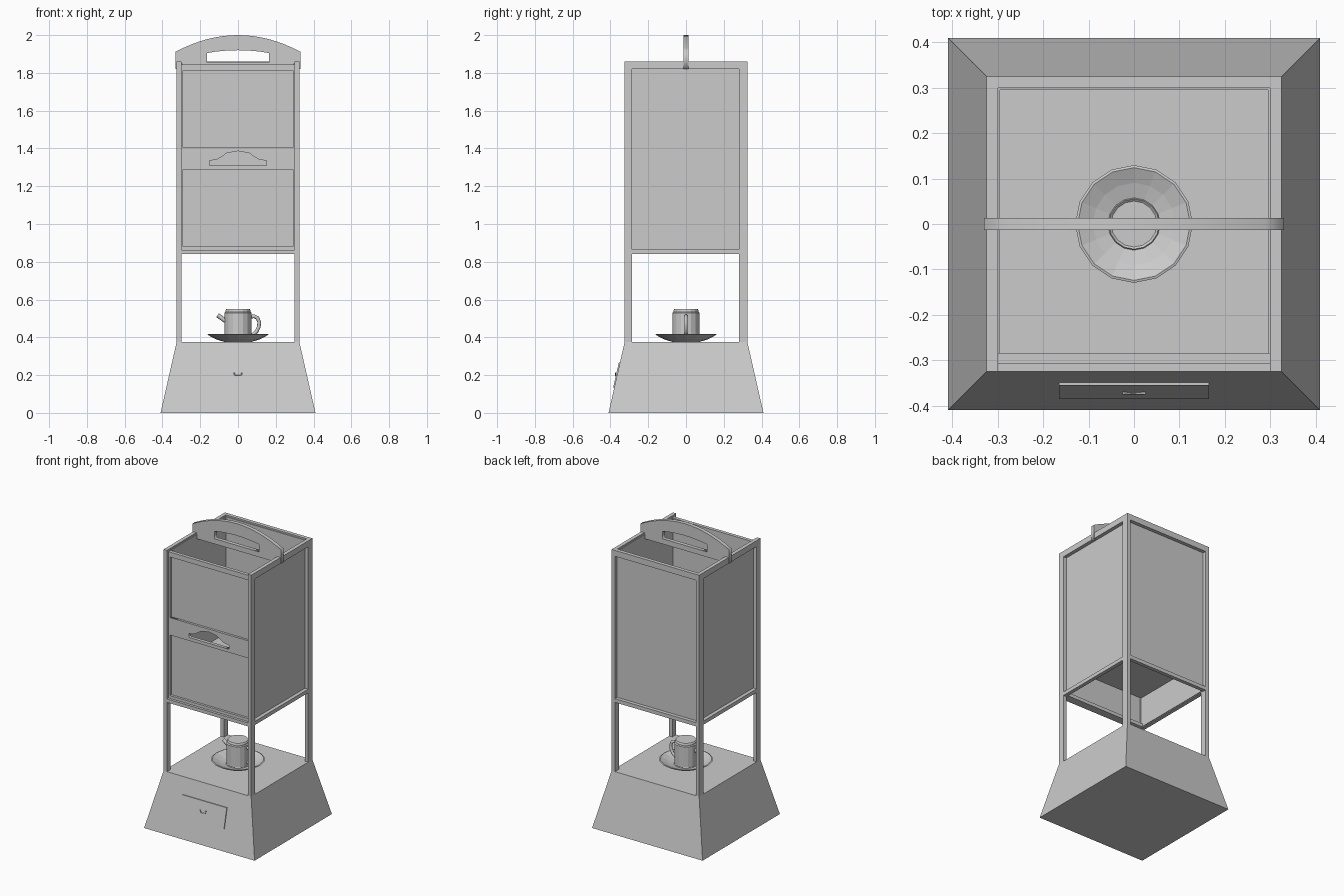
import bpy, bmesh, math
from mathutils import Vector

if "Cube" in bpy.data.objects:
    bpy.data.objects.remove(bpy.data.objects["Cube"])


def mesh_obj(name, bm):
    bmesh.ops.recalc_face_normals(bm, faces=bm.faces)
    me = bpy.data.meshes.new(name)
    bm.to_mesh(me)
    bm.free()
    ob = bpy.data.objects.new(name, me)
    bpy.context.collection.objects.link(ob)
    return ob


def box(name, x, y, z):
    bm = bmesh.new()
    bmesh.ops.create_cube(bm, size=1)
    for v in bm.verts:
        v.co = Vector([(a + b) / 2 + c * (b - a) for c, (a, b) in zip(v.co, (x, y, z))])
    return mesh_obj(name, bm)


def lathe(name, profile, z, sides=16):
    bm = bmesh.new()
    vs = [bm.verts.new((r, 0, h + z)) for r, h in profile]
    es = [bm.edges.new(p) for p in zip(vs, vs[1:])]
    bmesh.ops.spin(bm, geom=vs + es, cent=(0, 0, 0), axis=(0, 0, 1),
                   angle=2 * math.pi, steps=sides, use_duplicate=False)
    bmesh.ops.remove_doubles(bm, verts=bm.verts, dist=1e-4)
    return mesh_obj(name, bm)


def curve_obj(name, loops, half=0.0, bevel=0.0, y=0.0, closed=True, res=1):
    """Front-facing profile (x, z): extruded plate with holes, or a round tube."""
    cu = bpy.data.curves.new(name, 'CURVE')
    cu.dimensions = '2D' if closed else '3D'
    if closed:
        cu.fill_mode = 'BOTH'
        cu.extrude = half
    else:
        cu.fill_mode = 'FULL'
        cu.bevel_depth = bevel
        cu.bevel_resolution = res
        cu.use_fill_caps = True
    for pts in loops:
        s = cu.splines.new('POLY')
        s.points.add(len(pts) - 1)
        for p, (px, pz) in zip(s.points, pts):
            p.co = (px, pz, 0, 1)
        s.use_cyclic_u = closed
    ob = bpy.data.objects.new(name, cu)
    bpy.context.collection.objects.link(ob)
    ob.rotation_euler.x = math.pi / 2
    ob.location.y = y
    bpy.ops.object.select_all(action='DESELECT')
    ob.select_set(True)
    bpy.context.view_layer.objects.active = ob
    bpy.ops.object.convert(target='MESH')
    return ob


def arc(half_w, z_end, z_mid, n=12):
    """Shallow arc from right to left."""
    return [(half_w * (1 - 2 * i / n), z_mid - (z_mid - z_end) * (1 - 2 * i / n) ** 2)
            for i in range(n + 1)]


# tapered base
base = box("base", (-.41, .41), (-.41, .41), (0, .375))
for v in base.data.vertices:
    if v.co.z > .2:
        v.co.x *= .325 / .41
        v.co.y *= .325 / .41

# drawer front, following the slope of the base
slope = .085 / .375
drawer = box("drawer_front", (-.165, .165), (-.006, .02), (.135, .268))
for v in drawer.data.vertices:
    v.co.y += -.41 + slope * v.co.z
pull = curve_obj("drawer_pull", [[(-.025, .212), (-.02, .212), (-.017, .197), (.017, .197),
                                  (.02, .212), (.025, .212)]], bevel=.003, y=-.373, closed=False)

# corner posts, side rails and paper panels
for sx, side in ((-1, "left"), (1, "right")):
    xs = sorted((sx * .3, sx * .325))
    box(f"front_{side}_post", xs, (-.325, -.285), (.375, 1.86))
    box(f"back_{side}_post", xs, (.28, .325), (.375, 1.86))
    box(f"{side}_top_rail", xs, (-.285, .28), (1.82, 1.86))
    box(f"{side}_bottom_rail", xs, (-.285, .28), (.84, .865))
    box(f"{side}_panel", sorted((sx * .295, sx * .301)), (-.285, .3), (.845, 1.85))

# back rails and panel
box("back_top_rail", (-.3, .3), (.3, .325), (1.82, 1.86))
box("back_bottom_rail", (-.3, .3), (.3, .325), (.84, .865))
box("back_panel", (-.3, .3), (.295, .301), (.845, 1.85))
box("front_bottom_rail", (-.3, .3), (-.325, -.27), (.84, .863))

# sliding front door: frame, grip rail with cut-out, two panels
for sx, side in ((-1, "left"), (1, "right")):
    box(f"door_{side}_stile", sorted((sx * .29, sx * .31)), (-.308, -.285), (.863, 1.845))
box("door_top_rail", (-.29, .29), (-.308, -.285), (1.812, 1.845))
box("door_bottom_rail", (-.29, .29), (-.308, -.285), (.863, .882))
grip = [(-.15, 1.31), (.15, 1.31), (.15, 1.335), (.11, 1.342), (.08, 1.36), (.06, 1.375),
        (0, 1.386), (-.06, 1.375), (-.08, 1.36), (-.11, 1.342), (-.15, 1.335)]
curve_obj("door_grip_rail", [[(-.29, 1.288), (.29, 1.288), (.29, 1.405), (-.29, 1.405)], grip],
          half=.0115, y=-.2965)
box("door_upper_panel", (-.29, .29), (-.292, -.287), (1.405, 1.812))
box("door_lower_panel", (-.29, .29), (-.292, -.287), (.882, 1.288))

# arched carrying handle
curve_obj("carry_handle",
          [[(-.33, 1.82), (.33, 1.82)] + arc(.33, 1.912, 2.0, 16),
           [(-.165, 1.855), (.165, 1.855)] + arc(.165, 1.905, 1.92, 8)], half=.013)

# inner shelf with small dish
box("inner_shelf", (-.297, .297), (-.285, .297), (1.05, 1.07))
dish = [(0, 0), (.07, 0), (.12, .016), (.164, .04), (.157, .042), (.115, .024), (.073, .012),
        (.07, .017), (.064, .012), (0, .012)]
lathe("oil_dish", [(r * .79, h * .79) for r, h in dish], 1.07)

# saucer and jug
lathe("saucer", dish, .375)
lathe("jug_body", [(0, 0), (.068, 0), (.072, .008), (.072, .145), (.066, .15), (.066, .158),
                   (.062, .165), (0, .165)], .385)
curve_obj("jug_handle", [[(.065, .508), (.085, .512), (.103, .503), (.113, .48), (.11, .455),
                          (.098, .43), (.08, .415), (.066, .412)]],
          bevel=.01, closed=False)
curve_obj("jug_spout", [[(-.06, .483), (-.108, .517)]], bevel=.012, closed=False)
